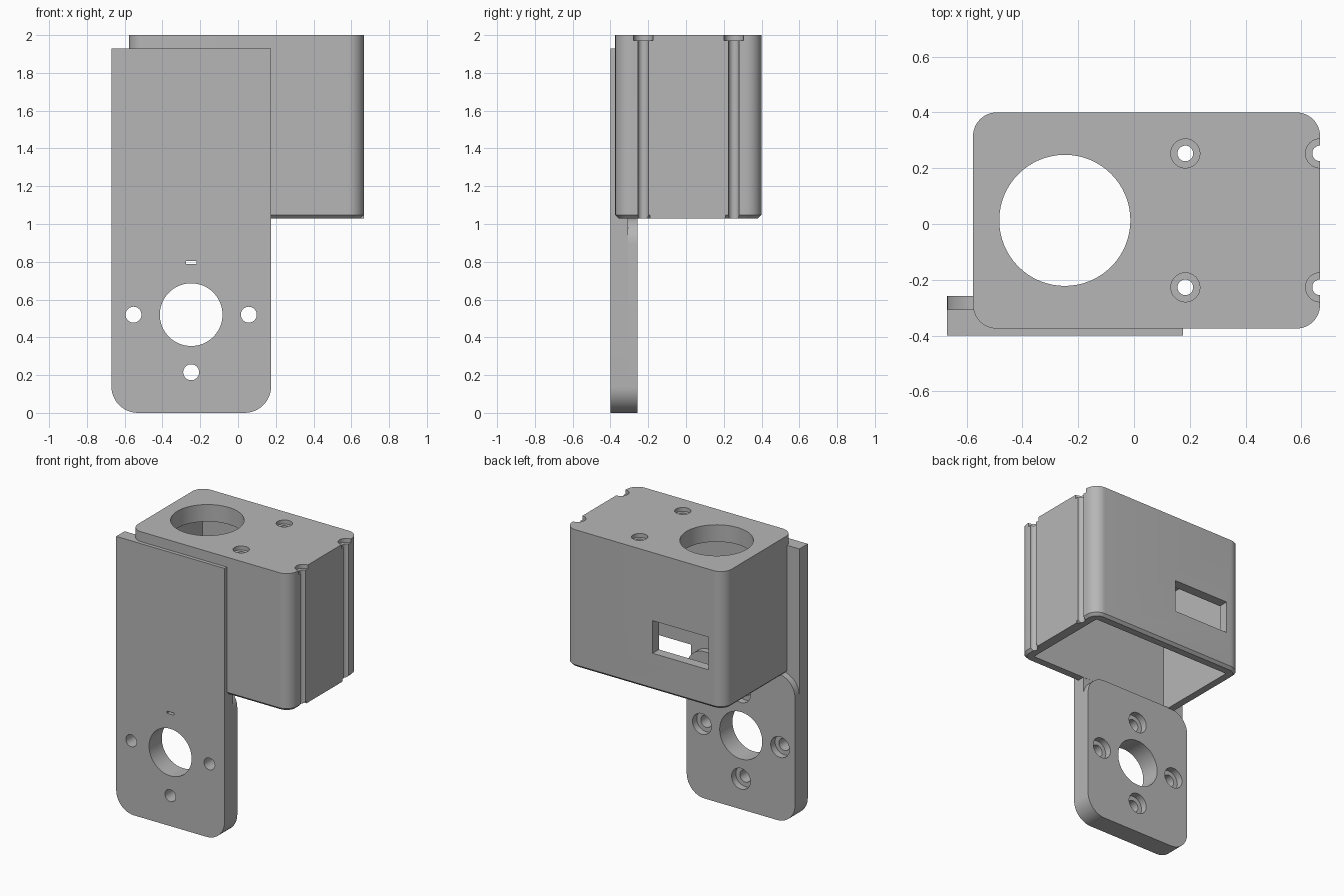
import bpy, bmesh
from math import pi, sin, cos
from mathutils import Matrix, Vector

cube = bpy.data.objects.get("Cube")
if cube:
    bpy.data.objects.remove(cube, do_unlink=True)

grey = bpy.data.materials.new("plain grey")
grey.use_nodes = True
colour = (0.47, 0.47, 0.47, 1)
grey.diffuse_color = colour
grey.node_tree.nodes["Principled BSDF"].inputs["Base Color"].default_value = colour


def add_object(name, bm):
    bmesh.ops.recalc_face_normals(bm, faces=bm.faces)
    mesh = bpy.data.meshes.new(name)
    bm.to_mesh(mesh)
    bm.free()
    mesh.materials.append(grey)
    obj = bpy.data.objects.new(name, mesh)
    bpy.context.collection.objects.link(obj)
    return obj


def prism(name, u, v, w, low_r=0, high_r=0, upright=True, chamfer=0):
    """Rounded rectangle u by v, extruded over w: along z if upright, else along y."""
    corners = [(u[1], v[1], high_r), (u[0], v[1], high_r),
               (u[0], v[0], low_r), (u[1], v[0], low_r)]
    outline = []
    for i, (a, b, r) in enumerate(corners):
        ca = a - r if a == u[1] else a + r
        cb = b - r if b == v[1] else b + r
        steps = 12 if r else 0
        for k in range(steps + 1):
            t = pi / 2 * (i + k / max(steps, 1))
            outline.append((ca + r * cos(t), cb + r * sin(t)))
    place = (lambda a, b, c: (a, b, c)) if upright else (lambda a, b, c: (a, c, b))
    bm = bmesh.new()
    base = bm.faces.new([bm.verts.new(place(a, b, w[0])) for a, b in outline])
    grown = bmesh.ops.extrude_face_region(bm, geom=[base], use_keep_orig=True)
    moved = [g for g in grown["geom"] if isinstance(g, bmesh.types.BMVert)]
    bmesh.ops.translate(bm, verts=moved, vec=Vector(place(0, 0, w[1] - w[0])))
    bmesh.ops.recalc_face_normals(bm, faces=bm.faces)
    if chamfer:
        bmesh.ops.bevel(bm, geom=list(base.edges), offset=chamfer,
                        segments=1, affect='EDGES')
    return add_object(name, bm)


def rod(a, b, r, w, upright=True):
    """Cylinder cutter centred at (a, b), spanning w along z or y."""
    mid = (w[0] + w[1]) / 2
    spot = Matrix.Translation((a, b, mid) if upright else (a, mid, b))
    if not upright:
        spot = spot @ Matrix.Rotation(pi / 2, 4, 'X')
    bm = bmesh.new()
    bmesh.ops.create_cone(bm, cap_ends=True, segments=64, radius1=r, radius2=r,
                          depth=w[1] - w[0], matrix=spot)
    return add_object("cutter", bm)


def combine(obj, tools, operation='DIFFERENCE'):
    """Apply booleans and discard the tools."""
    for tool in tools:
        mod = obj.modifiers.new("cut", 'BOOLEAN')
        mod.object, mod.operation, mod.solver = tool, operation, 'EXACT'
    graph = bpy.context.evaluated_depsgraph_get()
    mesh = bpy.data.meshes.new_from_object(obj.evaluated_get(graph))
    obj.modifiers.clear()
    obj.data = mesh
    for tool in tools:
        bpy.data.objects.remove(tool, do_unlink=True)


# Housing: rounded box, open underneath, with a chamfered lower rim
housing = prism("housing", (-0.577, 0.667), (-0.375, 0.4), (1.03, 2),
                0.085, 0.085, chamfer=0.018)
combine(housing, [prism("filler", (0.58, 0.667), (-0.19, 0.21), (1.03, 1.08))], 'UNION')
cutters = [
    prism("cutter", (-0.507, 0.597), (-0.305, 0.33), (0.9, 1.88)),
    prism("cutter", (-0.455, -0.02), (1.29, 1.52), (0.28, 0.5), upright=False),
    rod(-0.248, 0.013, 0.235, (1.8, 2.1)),
]
# Screw holes through the roof and matching grooves down the end wall
for x in (0.184, 0.667):
    for y in (-0.227, 0.253):
        cutters += [rod(x, y, 0.028, (0.9, 2.1)), rod(x, y, 0.052, (1.972, 2.1))]
combine(housing, cutters)

# Tall front plate and the thicker round-cornered pad behind its lower end
CX, CZ, REACH = -0.248, 0.52, 0.305
plate = prism("front_plate", (-0.67, 0.175), (0, 1.93), (-0.4, -0.306),
              0.14, upright=False)
pad = prism("mounting_pad", (-0.67, 0.175), (0, 1.035), (-0.306, -0.258),
            0.14, 0.14, upright=False)
through = (-0.5, -0.2)
plate_cuts = [rod(CX, CZ, 0.166, through, False),
              rod(CX, CZ + REACH, 0.042, (-0.375, -0.2), False),
              prism("cutter", (CX - 0.027, CX + 0.027), (0.789, 0.804), through,
                    upright=False)]
pad_cuts = [rod(CX, CZ, 0.166, through, False)]
for dx, dz in ((REACH, 0), (-REACH, 0), (0, -REACH), (0, REACH)):
    if dz <= 0:
        plate_cuts.append(rod(CX + dx, CZ + dz, 0.042, through, False))
    pad_cuts.append(rod(CX + dx, CZ + dz, 0.073, through, False))
combine(plate, plate_cuts)
combine(pad, pad_cuts)

# Smooth the round surfaces, keep the edges crisp
bpy.ops.object.select_all(action='DESELECT')
for obj in (housing, plate, pad):
    obj.select_set(True)
bpy.context.view_layer.objects.active = housing
bpy.ops.object.shade_smooth_by_angle(angle=pi / 6)
